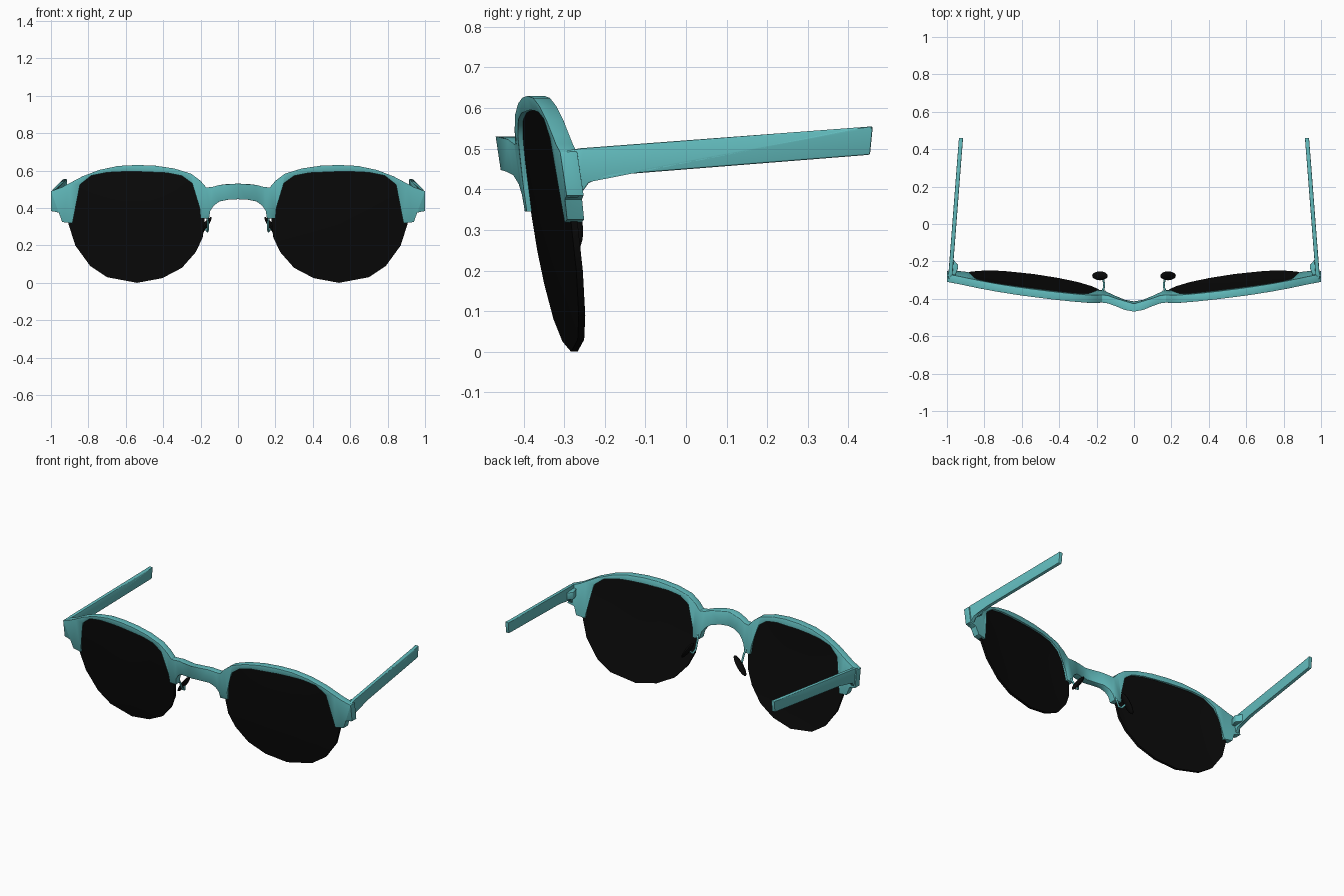
import bpy, bmesh, math
from mathutils import Vector, Matrix

if "Cube" in bpy.data.objects:
    bpy.data.objects.remove(bpy.data.objects["Cube"], do_unlink=True)


def make_material(name, rgb, roughness):
    mat = bpy.data.materials.new(name)
    mat.use_nodes = True
    mat.diffuse_color = (*rgb, 1)
    node = mat.node_tree.nodes["Principled BSDF"]
    node.inputs["Base Color"].default_value = (*rgb, 1)
    node.inputs["Roughness"].default_value = roughness
    return mat


teal = make_material("teal_plastic", (0.125, 0.51, 0.52), 0.5)
black = make_material("black_glass", (0.003, 0.003, 0.003), 0.4)


def front_y(x, z):
    """Depth of the tilted, wrapped front; the bridge bows forward."""
    y = -0.32 + 0.13 * (max(x, 0.17) - 0.54) - 0.15 * (z - 0.3)
    if x < 0.17:
        y -= 0.0225 * (1 + math.cos(math.pi * x / 0.17))
    return y


def finish(name, bm, mat, bevel=0.0, angle=40):
    """Turn a right-hand half into a mirrored, bevelled, shaded object."""
    bmesh.ops.recalc_face_normals(bm, faces=bm.faces)
    mesh = bpy.data.meshes.new(name)
    bm.to_mesh(mesh)
    bm.free()
    mesh.materials.append(mat)
    obj = bpy.data.objects.new(name, mesh)
    bpy.context.collection.objects.link(obj)
    mirror = obj.modifiers.new("Mirror", 'MIRROR')
    mirror.merge_threshold = 0.0005
    if bevel:
        mod = obj.modifiers.new("Bevel", 'BEVEL')
        mod.width, mod.segments = bevel, 2
        mod.limit_method, mod.angle_limit = 'ANGLE', math.radians(40)
    bpy.ops.object.select_all(action='DESELECT')
    obj.select_set(True)
    bpy.context.view_layer.objects.active = obj
    bpy.ops.object.convert(target='MESH')
    bpy.ops.object.shade_smooth_by_angle(angle=math.radians(angle))
    return obj


def prism(points, offset):
    """Solid made by sweeping a flat outline along an offset."""
    bm = bmesh.new()
    face = bm.faces.new([bm.verts.new(p) for p in points])
    bmesh.ops.triangulate(bm, faces=[face])
    ext = bmesh.ops.extrude_face_region(bm, geom=bm.faces[:], use_keep_orig=True)
    verts = [g for g in ext["geom"] if isinstance(g, bmesh.types.BMVert)]
    bmesh.ops.translate(bm, verts=verts, vec=offset)
    return bm


# Browline frame: half outline of bridge, rim and end piece
outline = [
    (0, .53), (.05, .529), (.10, .523), (.14, .512), (.17, .51),
    (.20, .545), (.25, .583), (.34, .611), (.44, .626), (.54, .63),
    (.64, .625), (.74, .604), (.83, .57), (.90, .533), (.94, .512),
    (1.0, .49), (1.0, .385), (.957, .375), (.94, .325), (.885, .318),
    (.882, .39), (.875, .455), (.845, .525), (.785, .573), (.70, .59),
    (.62, .594), (.54, .595), (.46, .594), (.38, .588), (.30, .572),
    (.245, .532), (.217, .47), (.205, .40), (.20, .345),
    (.155, .345), (.148, .385), (.13, .412), (.10, .435), (.05, .445), (0, .447)]
bm = prism([(x, -0.021, z) for x, z in outline], (0, 0.042, 0))
for v in bm.verts:
    v.co.y += front_y(v.co.x, v.co.z)
centre = [f for f in bm.faces if all(v.co.x < 1e-5 for v in f.verts)]
bmesh.ops.delete(bm, geom=centre, context='FACES')
finish("front_frame", bm, teal, bevel=0.009)

# Lenses: domed discs made of concentric rings
rim = [
    (.54, 0), (.70, .03), (.79, .09), (.87, .20), (.908, .32), (.895, .42),
    (.87, .51), (.80, .578), (.70, .60), (.54, .605), (.38, .60), (.28, .575),
    (.225, .52), (.20, .43), (.178, .335), (.188, .245), (.225, .165),
    (.30, .08), (.405, .025)]
bm = bmesh.new()


def lens_point(x, z, t, side):
    px, pz = .54 + (x - .54) * t, .31 + (z - .31) * t
    y = front_y(px, pz) - 0.012 * (1 - t * t) + side * 0.008
    return bm.verts.new((px, y, pz))


edges = []
for side in (-1, 1):
    rings = [[lens_point(x, z, t, side) for x, z in rim] for t in (1, .75, .4)]
    hub = lens_point(.54, .31, 0, side)
    n = len(rim)
    for i in range(n):
        j = (i + 1) % n
        for a, b in zip(rings, rings[1:]):
            bm.faces.new((a[i], a[j], b[j], b[i]))
        bm.faces.new((rings[-1][i], rings[-1][j], hub))
    edges.append(rings[0])
for i in range(n):
    j = (i + 1) % n
    bm.faces.new((edges[0][i], edges[0][j], edges[1][j], edges[1][i]))
finish("lenses", bm, black, angle=30)

# Temples: side profile swept sideways, converging toward the back
profile = [(-.295, .495), (-.26, .501), (.46, .555), (.453, .485), (-.215, .432),
           (-.24, .415), (-.265, .38), (-.295, .38)]
bm = prism([(-0.011, y, z) for y, z in profile], (0.022, 0, 0))
for v in bm.verts:
    v.co.x += 0.983 - 0.058 * (v.co.y + 0.29) / 0.75
finish("temples", bm, teal, bevel=0.004)

# Hinges: small wedges inside the temples
wedge = [(.978, -.18), (.962, -.195), (.94, -.22), (.94, -.235), (.955, -.275), (.98, -.285)]
finish("hinges", prism([(x, y, .435) for x, y in wedge], (0, 0, .045)), teal, bevel=0.003)

# Nose pads: flattened ellipsoids leaning outward at the bottom
bm = bmesh.new()
bmesh.ops.create_uvsphere(bm, u_segments=12, v_segments=8, radius=1)
pose = (Matrix.Translation((.182, -.277, .297)) @ Matrix.Rotation(math.radians(-36), 4, 'Y')
        @ Matrix.Diagonal((.014, .024, .068, 1)))
bmesh.ops.transform(bm, matrix=pose, verts=bm.verts)
finish("nose_pads", bm, black)

# Pad arms: bent wires from the frame to the pads
path = [Vector(p) for p in ((.17, -.365, .375), (.162, -.345, .34), (.16, -.325, .29),
                            (.163, -.30, .275), (.178, -.28, .295))]
bm = bmesh.new()
loops = []
for i, p in enumerate(path):
    along = (path[min(i + 1, len(path) - 1)] - path[max(i - 1, 0)]).normalized()
    u = along.cross(Vector((1, 0, 0))).normalized()
    w = along.cross(u)
    loops.append([bm.verts.new(p + 0.006 * (u * math.cos(k * math.pi / 3) + w * math.sin(k * math.pi / 3)))
                  for k in range(6)])
for a, b in zip(loops, loops[1:]):
    for k in range(6):
        bm.faces.new((a[k], a[k - 1], b[k - 1], b[k]))
bm.faces.new(loops[0])
bm.faces.new(loops[-1])
finish("pad_arms", bm, teal, angle=70)
